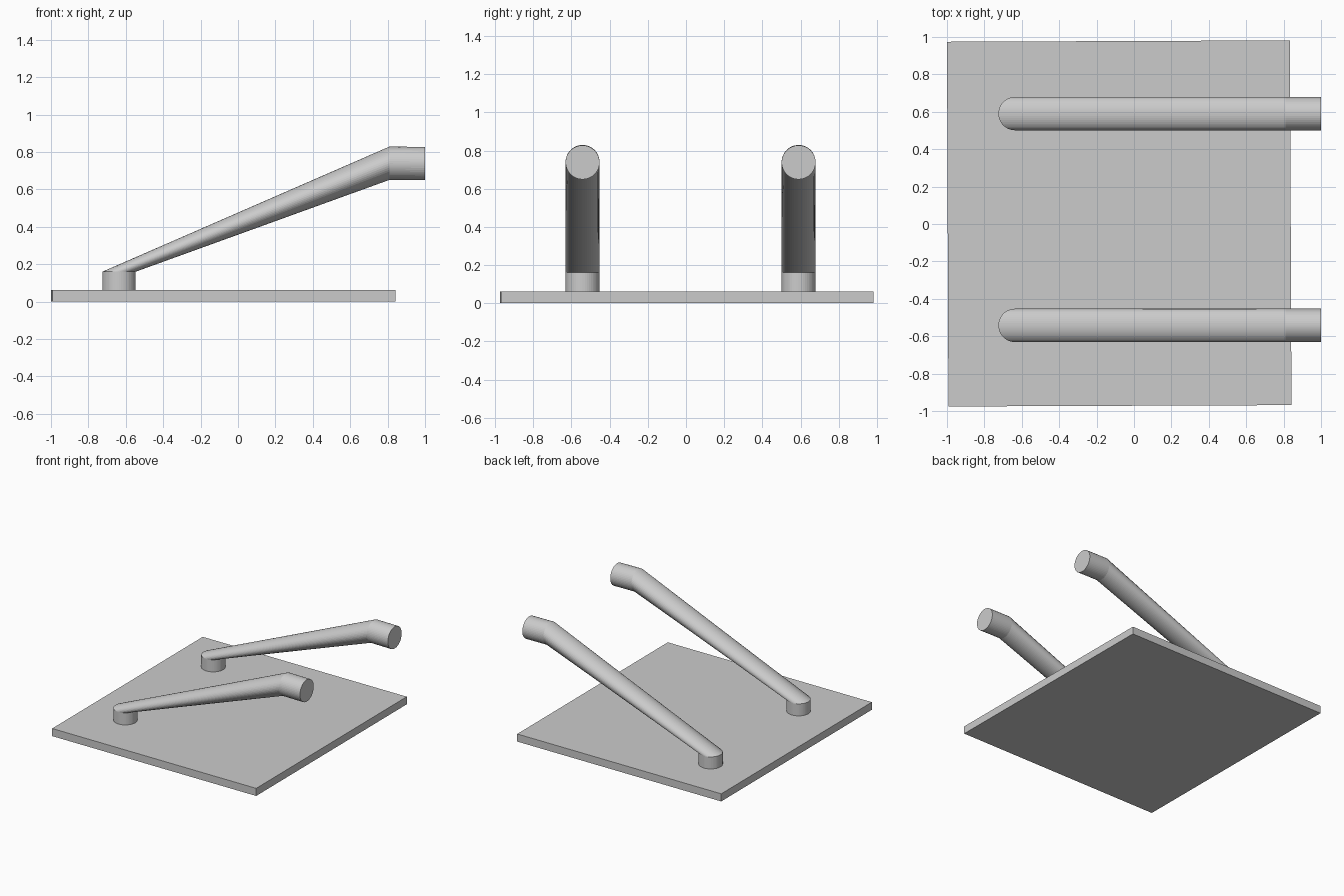
import bpy, bmesh
from math import sin, cos, pi

if "Cube" in bpy.data.objects:
    bpy.data.objects.remove(bpy.data.objects["Cube"])

SIDES = 48
R = 0.089


def finish(bm, name):
    bmesh.ops.recalc_face_normals(bm, faces=bm.faces)
    mesh = bpy.data.meshes.new(name)
    bm.to_mesh(mesh)
    bm.free()
    obj = bpy.data.objects.new(name, mesh)
    bpy.context.collection.objects.link(obj)
    return obj


def bent_arm(name, y):
    # Two level rings form the socket, two upright rings form the end stub
    rings = [(-0.636, 0.06, False), (-0.636, 0.16, False),
             (0.81, 0.74, True), (1.0, 0.738, True)]
    bm = bmesh.new()
    loops = []
    for x, z, upright in rings:
        loop = []
        for i in range(SIDES):
            a = 2 * pi * i / SIDES
            u, v = R * cos(a), R * sin(a)
            co = (x, y + v, z - u) if upright else (x + u, y + v, z)
            loop.append(bm.verts.new(co))
        loops.append(loop)
    for a, b in zip(loops, loops[1:]):
        for i in range(SIDES):
            j = (i + 1) % SIDES
            bm.faces.new((a[i], a[j], b[j], b[i]))
    bm.faces.new(loops[0])
    bm.faces.new(loops[-1])
    return finish(bm, name)


# Base plate, turned very slightly about the vertical
bm = bmesh.new()
bmesh.ops.create_cube(bm, size=1)
bmesh.ops.scale(bm, vec=(1.834, 1.95, 0.062), verts=bm.verts)
plate = finish(bm, "base_plate")
plate.location = (-0.079, 0.003, 0.031)
plate.rotation_euler.z = 0.004

# Pair of bent arms
for name, y in (("arm_front", -0.542), ("arm_back", 0.59)):
    bent_arm(name, y)
